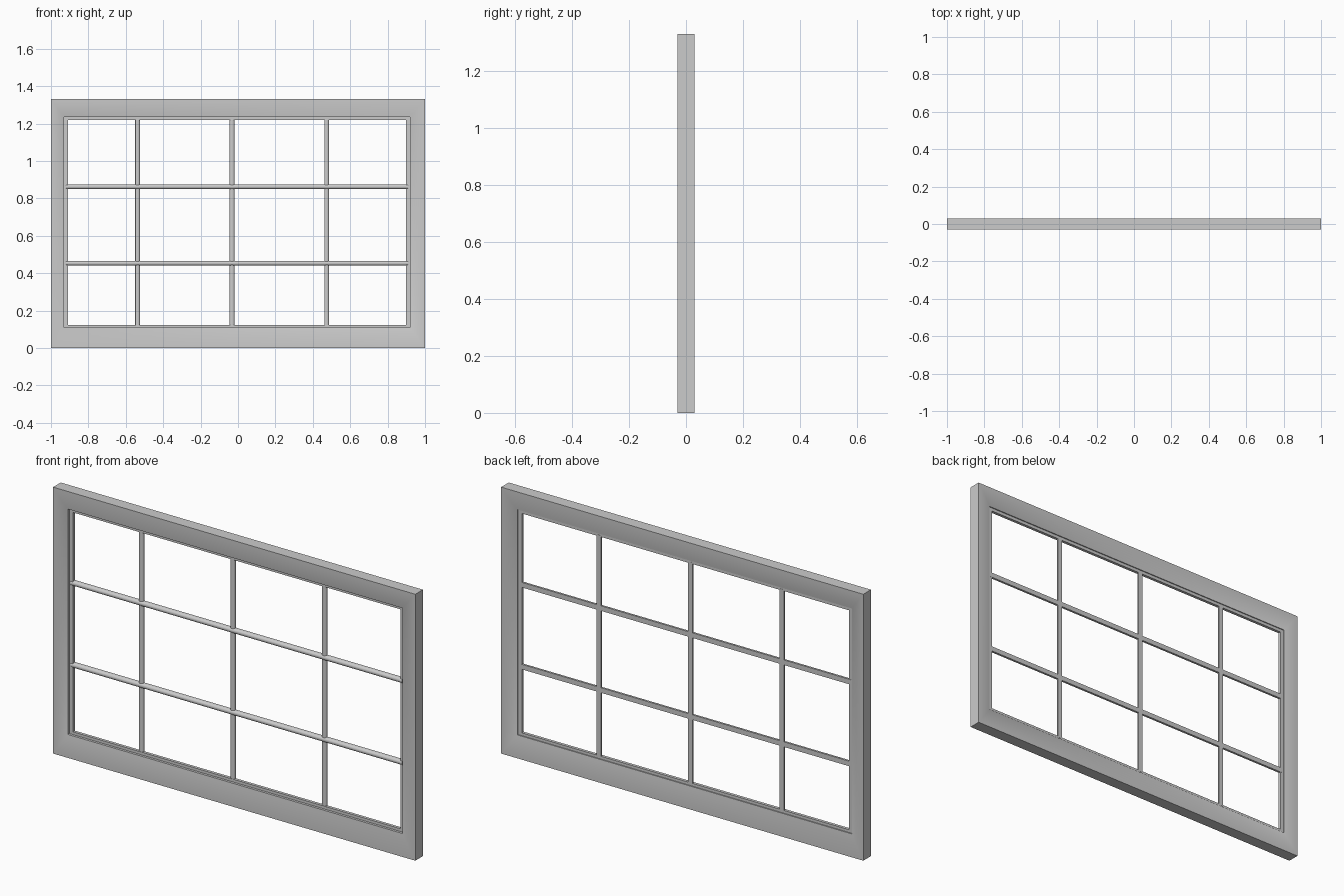
import bpy, bmesh, math

if "Cube" in bpy.data.objects:
    bpy.data.objects.remove(bpy.data.objects["Cube"])

H = 1.33
# rail widths (left, right, bottom, top) to the moulding edge and to the glazing lip
MOULD = (0.071, 0.080, 0.109, 0.096)
LIP = (0.091, 0.101, 0.123, 0.112)


def finish(name, bm):
    bmesh.ops.recalc_face_normals(bm, faces=bm.faces)
    me = bpy.data.meshes.new(name)
    bm.to_mesh(me)
    bm.free()
    ob = bpy.data.objects.new(name, me)
    bpy.context.collection.objects.link(ob)
    bpy.ops.object.select_all(action='DESELECT')
    ob.select_set(True)
    bpy.context.view_layer.objects.active = ob
    bpy.ops.object.shade_smooth_by_angle(angle=math.radians(30))
    return ob


def bridge(bm, rings, closed):
    n = len(rings[0])
    for i in range(len(rings) if closed else len(rings) - 1):
        a, b = rings[i], rings[(i + 1) % len(rings)]
        for k in range(n):
            j = (k + 1) % n
            bm.faces.new((a[k], a[j], b[j], b[k]))


def ring(bm, widths, t, y):
    l, r, b, top = (w * t for w in widths)
    return [bm.verts.new(p) for p in ((-1 + l, y, b), (1 - r, y, b),
                                      (1 - r, y, H - top), (-1 + l, y, H - top))]


# mitred frame: convex faces falling inward front and back, with a thin lip inside
bm = bmesh.new()
N = 8
curve = [(i / N, 0.03 - 0.014 * (i / N) ** 2) for i in range(N + 1)]
rings = [ring(bm, MOULD, t, -y) for t, y in curve]
rings += [ring(bm, MOULD, 1, -0.004), ring(bm, LIP, 1, -0.004),
          ring(bm, LIP, 1, 0.011), ring(bm, MOULD, 1, 0.011)]
rings += [ring(bm, MOULD, t, y) for t, y in reversed(curve)]
bridge(bm, rings, True)
finish("window_frame", bm)


def bar(name, vertical, pos, front):
    """Glazing bar with a rounded front and a flat back."""
    w, back, shoulder = 0.0125, 0.012, 0.005
    prof = [(-w, back)]
    prof += [(-w * math.cos(a), shoulder - (shoulder - front) * math.sin(a))
             for a in (math.pi * i / 10 for i in range(11))]
    prof += [(w, back)]
    ends = (0.115, H - 0.105) if vertical else (-0.92, 0.91)
    bm = bmesh.new()
    rings = [[bm.verts.new((pos + u, y, e) if vertical else (e, y, pos + u))
              for u, y in prof] for e in ends]
    bridge(bm, rings, False)
    for r in rings:
        bm.faces.new(r)
    finish(name, bm)


# glazing bars: horizontals sit slightly proud of the verticals
for i, x in enumerate((-0.537, -0.032, 0.474)):
    bar(f"vertical_bar_{i + 1}", True, x, -0.003)
for i, z in enumerate((0.453, 0.862)):
    bar(f"horizontal_bar_{i + 1}", False, z, -0.008)
